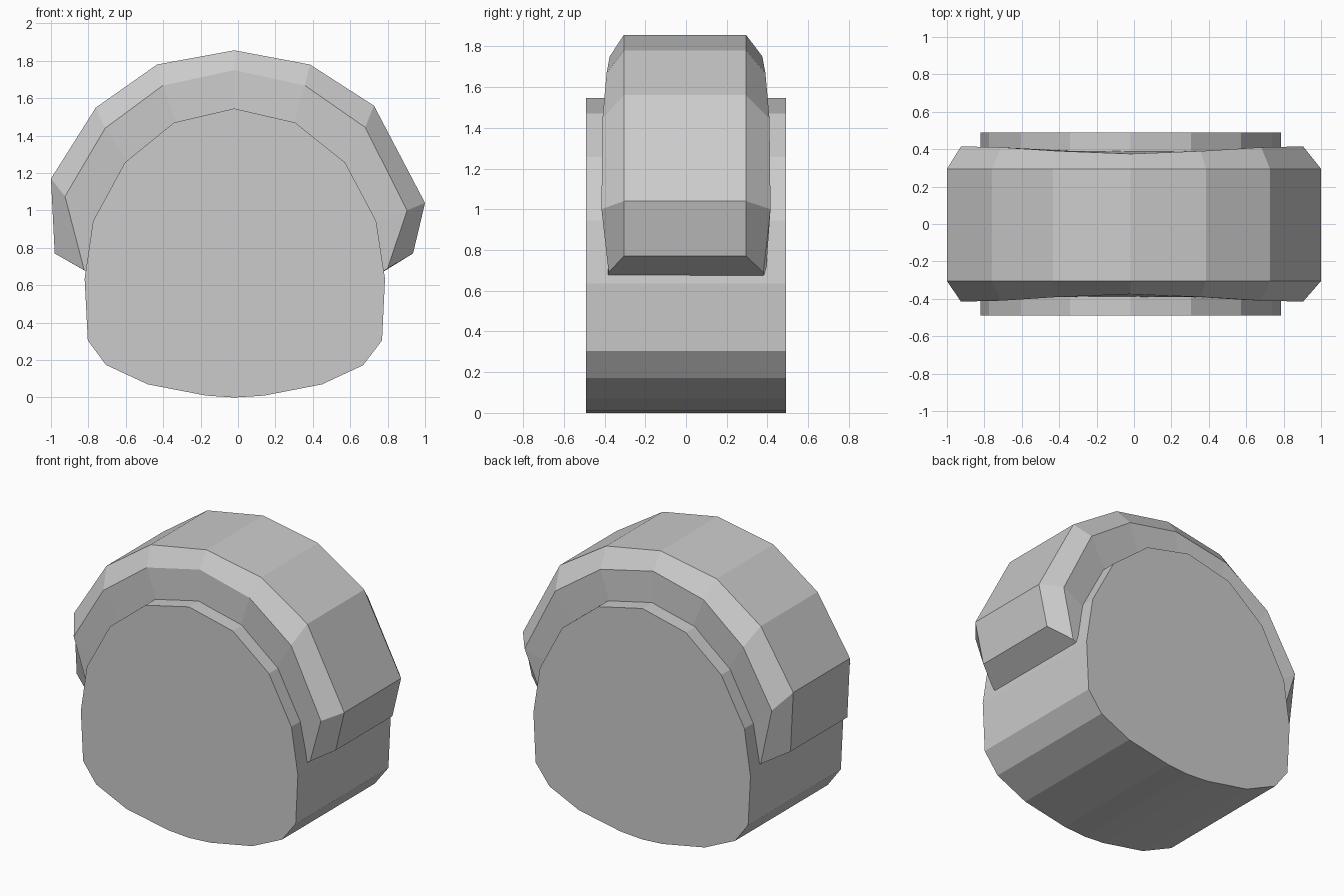
import bpy, bmesh


def make_object(name, rings, closed):
    """Skin a list of matching vertex rings and cap both ends."""
    bm = bmesh.new()
    rows = [[bm.verts.new(p) for p in ring] for ring in rings]
    n = len(rows[0])
    for a, b in zip(rows, rows[1:]):
        for i in range(n if closed else n - 1):
            j = (i + 1) % n
            bm.faces.new((a[i], a[j], b[j], b[i]))
    bm.faces.new(rows[0])
    bm.faces.new(rows[-1])
    bmesh.ops.recalc_face_normals(bm, faces=bm.faces)
    mesh = bpy.data.meshes.new(name)
    bm.to_mesh(mesh)
    bm.free()
    obj = bpy.data.objects.new(name, mesh)
    bpy.context.collection.objects.link(obj)
    return obj


# Main drum: rounded profile extruded front to back
body = [(-0.02, 1.545), (0.305, 1.47), (0.572, 1.257), (0.738, 0.945),
        (0.786, 0.635), (0.77, 0.305), (0.668, 0.172), (0.449, 0.07),
        (0.139, 0.01), (-0.02, 0.0), (-0.17, 0.01), (-0.482, 0.07),
        (-0.706, 0.174), (-0.803, 0.305), (-0.82, 0.635), (-0.775, 0.943),
        (-0.604, 1.257), (-0.342, 1.47)]
make_object("drum_body", [[(x, y, z) for x, z in body] for y in (-0.49, 0.49)], True)

# Chamfered arch band: each station is outer x, z / shoulder x, z / shoulder half width / root x, z
arch = [((-0.98, 0.77), (-0.822, 0.68), 0.385, (-0.77, 0.65)),
        ((-1.0, 1.17), (-0.925, 1.075), 0.415, (-0.72, 0.92)),
        ((-0.76, 1.55), (-0.71, 1.44), 0.41, (-0.56, 1.21)),
        ((-0.433, 1.78), (-0.402, 1.668), 0.39, (-0.31, 1.42)),
        ((-0.02, 1.856), (-0.02, 1.75), 0.375, (-0.02, 1.49)),
        ((0.385, 1.78), (0.358, 1.668), 0.39, (0.28, 1.42)),
        ((0.727, 1.56), (0.68, 1.444), 0.41, (0.53, 1.21)),
        ((1.0, 1.04), (0.904, 1.0), 0.415, (0.69, 0.92)),
        ((0.936, 0.77), (0.80, 0.69), 0.38, (0.74, 0.65))]
rings = []
for (ox, oz), (sx, sz), w, (rx, rz) in arch:
    rings.append([(rx, -0.39, rz), (sx, -w, sz), (ox, -0.305, oz),
                  (ox, 0.295, oz), (sx, w, sz), (rx, 0.39, rz)])
make_object("arch_band", rings, True)
